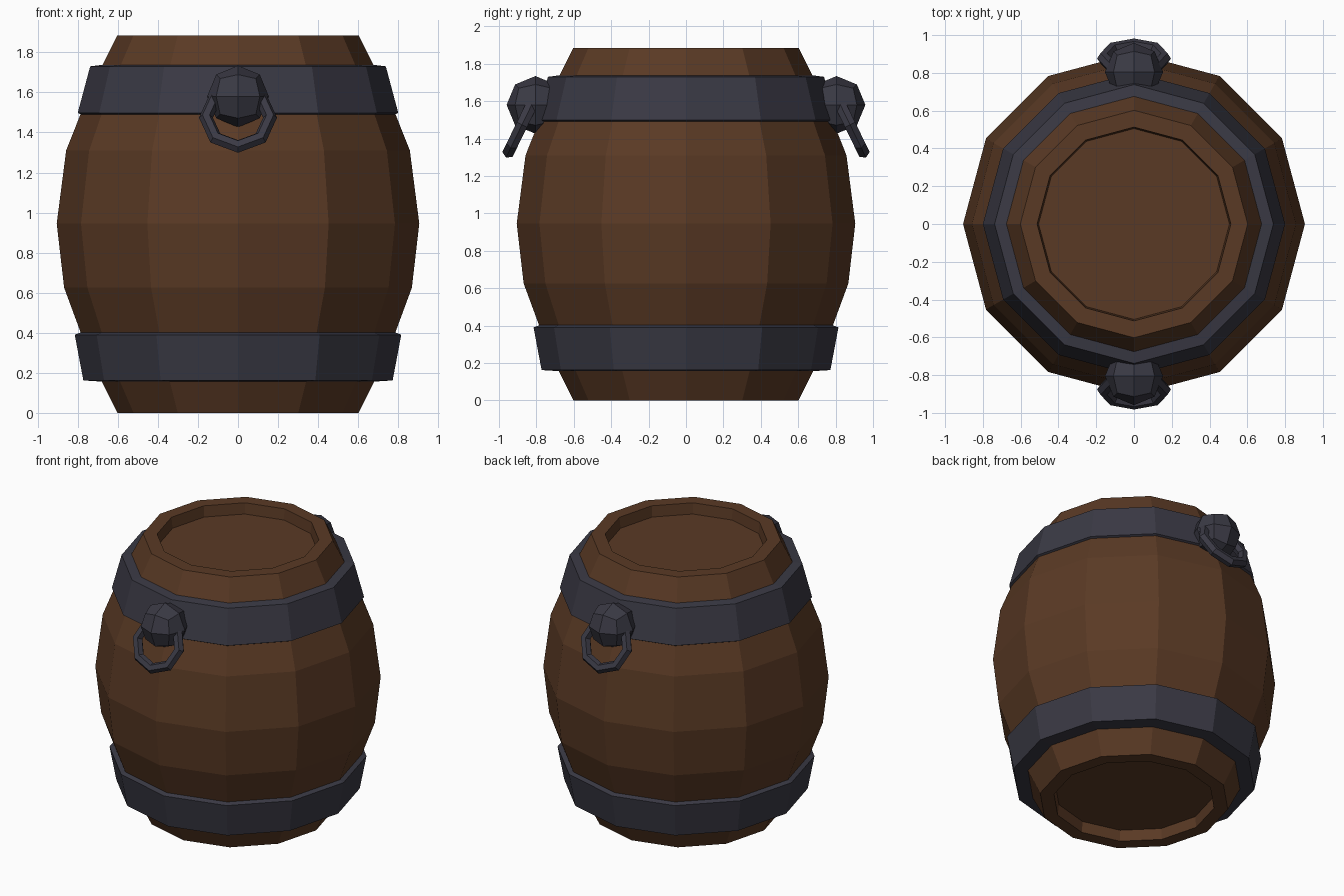
import bpy, bmesh, math
from mathutils import Matrix, Vector

if "Cube" in bpy.data.objects:
    bpy.data.objects.remove(bpy.data.objects["Cube"])

SIDES = 12


def material(name, rgb):
    m = bpy.data.materials.new(name)
    m.diffuse_color = (*rgb, 1)
    m.use_nodes = True
    m.node_tree.nodes["Principled BSDF"].inputs["Base Color"].default_value = m.diffuse_color
    return m


WOOD = material("dark brown wood", (0.102, 0.042, 0.018))
IRON = material("dark iron", (0.042, 0.041, 0.058))


def finish(bm, name, mat):
    bmesh.ops.recalc_face_normals(bm, faces=bm.faces)
    me = bpy.data.meshes.new(name)
    bm.to_mesh(me)
    bm.free()
    me.materials.append(mat)
    ob = bpy.data.objects.new(name, me)
    bpy.context.collection.objects.link(ob)
    return ob


def lathe(name, profile, mat, closed=False):
    """Turn a (radius, z) profile round z; open profiles get end caps."""
    bm = bmesh.new()
    rings = [[bm.verts.new((r * math.cos(2 * math.pi * i / SIDES),
                            r * math.sin(2 * math.pi * i / SIDES), z))
              for i in range(SIDES)] for r, z in profile]
    pairs = list(zip(rings, rings[1:]))
    if closed:
        pairs.append((rings[-1], rings[0]))
    for a, b in pairs:
        for i in range(SIDES):
            j = (i + 1) % SIDES
            bm.faces.new((a[i], a[j], b[j], b[i]))
    if not closed:
        bm.faces.new(rings[0])
        bm.faces.new(rings[-1])
    return finish(bm, name, mat)


# Barrel body with recessed ends
lathe("barrel_body", [
    (0.505, 0.075), (0.513, 0), (0.602, 0), (0.737, 0.27), (0.868, 0.625),
    (0.905, 0.945), (0.858, 1.31), (0.737, 1.615), (0.602, 1.885),
    (0.513, 1.885), (0.505, 1.81)], WOOD)

# Iron hoops
lathe("lower_hoop", [(0.66, 0.155), (0.772, 0.162), (0.815, 0.39),
                     (0.77, 0.408)], IRON, closed=True)
lathe("upper_hoop", [(0.77, 1.482), (0.80, 1.498), (0.738, 1.73),
                     (0.66, 1.74)], IRON, closed=True)


# Knob: subdivided cube pushed out to a sphere
def knob(name, side):
    bm = bmesh.new()
    bmesh.ops.create_cube(bm, size=2)
    bmesh.ops.subdivide_edges(bm, edges=bm.edges[:], cuts=1, use_grid_fill=True)
    for v in bm.verts:
        v.co = v.co.normalized() * 0.154 + Vector((0, side * 0.805, 1.58))
    finish(bm, name, IRON)


# Handle ring: eight-sided torus hanging outward from the knob
def handle_ring(name, side, major=0.16, minor=0.035, n=8, k=6):
    bm = bmesh.new()
    grid = []
    for i in range(n):
        a = 2 * math.pi * i / n
        row = []
        for j in range(k):
            b = 2 * math.pi * j / k
            r = major + minor * math.cos(b)
            row.append(bm.verts.new((r * math.cos(a), minor * math.sin(b),
                                     r * math.sin(a))))
        grid.append(row)
    for i in range(n):
        for j in range(k):
            p, q = grid[i], grid[(i + 1) % n]
            bm.faces.new((p[j], q[j], q[(j + 1) % k], p[(j + 1) % k]))
    tilt = Matrix.Rotation(side * math.radians(26), 4, 'X')
    bm.transform(Matrix.Translation((0, side * 0.877, 1.474)) @ tilt)
    finish(bm, name, IRON)


for label, side in (("front", -1), ("back", 1)):
    knob(label + "_knob", side)
    handle_ring(label + "_handle_ring", side)
